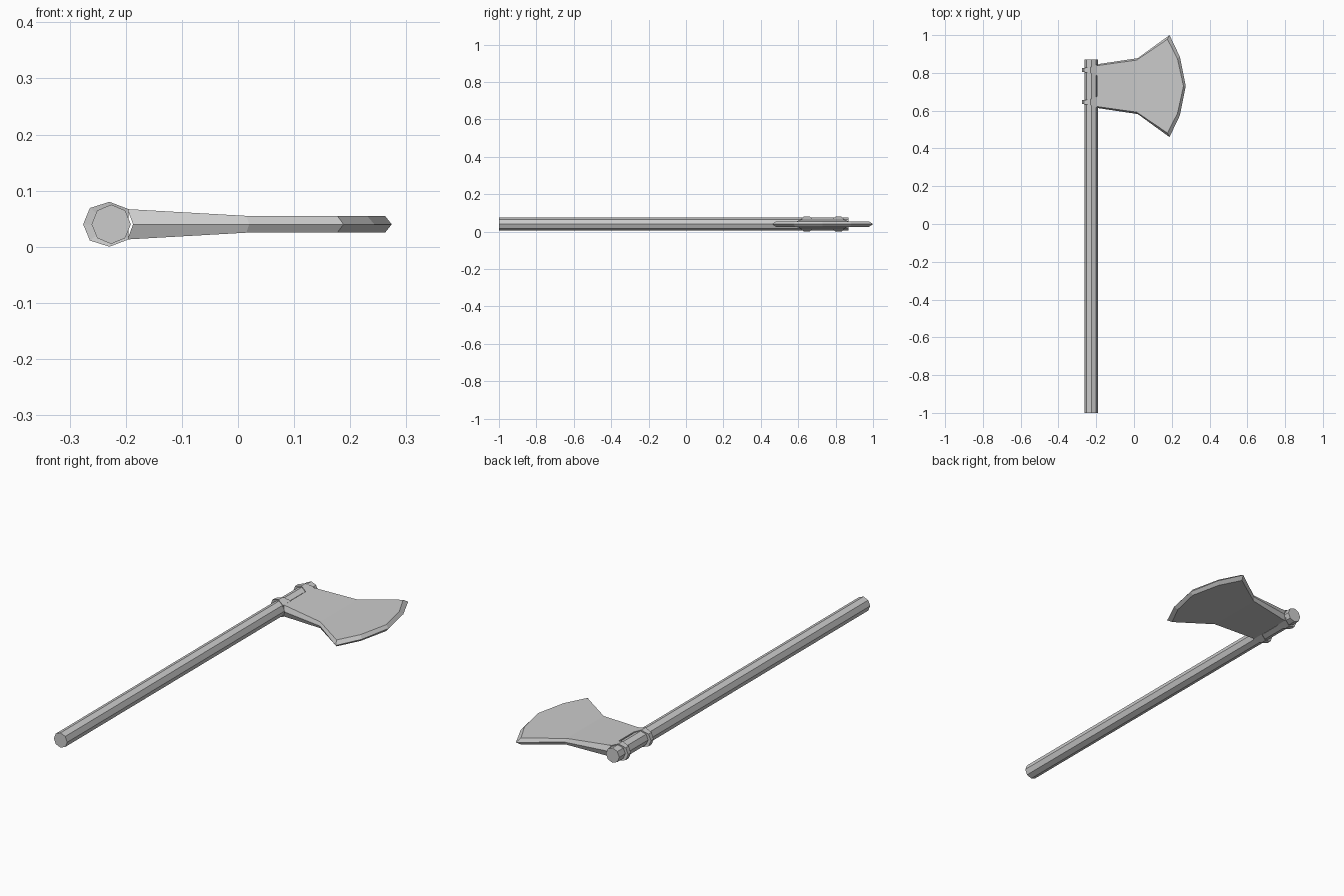
import bpy, bmesh, math

if "Cube" in bpy.data.objects:
    bpy.data.objects.remove(bpy.data.objects["Cube"])

CX, CZ = -0.226, 0.04   # handle axis


def mesh_object(name, verts, faces):
    mesh = bpy.data.meshes.new(name)
    bm = bmesh.new()
    vs = [bm.verts.new(v) for v in verts]
    for f in faces:
        bm.faces.new([vs[i] for i in f])
    bmesh.ops.recalc_face_normals(bm, faces=bm.faces)
    bm.to_mesh(mesh)
    bm.free()
    ob = bpy.data.objects.new(name, mesh)
    bpy.context.collection.objects.link(ob)
    return ob


# Octagonal handle
bpy.ops.mesh.primitive_cylinder_add(vertices=8, radius=0.035, depth=1.87,
                                    location=(CX, -0.065, CZ),
                                    rotation=(math.pi / 2, 0, 0))
bpy.context.object.name = "handle"


# Axe blade: flat cheeks (x, half width, half thickness) and a sharp mid rim (x, half width)
BY = 0.73
cheek = [(-0.197, 0.108, 0.027), (0.015, 0.138, 0.015), (0.177, 0.248, 0.015),
         (0.23, 0.145, 0.015), (0.262, 0, 0.015)]
rim = [(-0.187, 0.117, 0), (0.02, 0.148, 0), (0.188, 0.27, 0),
       (0.243, 0.155, 0), (0.274, 0, 0)]


def outline(half, sign):
    upper = [(x, BY + h, CZ + sign * t) for x, h, t in half]
    lower = [(x, BY - h, CZ + sign * t) for x, h, t in half[-2::-1]]
    return upper + lower


verts = outline(cheek, 1) + outline(rim, 1) + outline(cheek, -1)
faces = []
for o in (0, 18):
    faces += [[o + i for i in q] for q in
              ([0, 1, 7, 8], [1, 2, 6, 7], [2, 3, 4, 5, 6])]
for o in (0, 9):
    for i in range(9):
        j = (i + 1) % 9
        faces.append([o + i, o + j, o + 9 + j, o + 9 + i])
mesh_object("blade", verts, faces)


# Straps wrapping the handle, flaring where they meet the blade (x, z, half width)
half = [(-0.195, 0.027, 0.03), (-0.229, 0.04, 0.016), (-0.264, 0.029, 0.011)]
loop = half + [(-0.276, 0, 0.01)] + [(x, -z, w) for x, z, w in half[::-1]]


def strap(name, y):
    n = len(loop)
    verts = [(x, y + s * w, CZ + z) for s in (-1, 1) for x, z, w in loop]
    verts += [(CX, y - 0.01, CZ), (CX, y + 0.01, CZ)]
    faces = []
    for i in range(n):
        j = (i + 1) % n
        faces += [[i, j, n + j, n + i], [i, j, 2 * n], [n + i, n + j, 2 * n + 1]]
    mesh_object(name, verts, faces)


strap("upper_strap", BY + 0.085)
strap("lower_strap", BY - 0.085)
